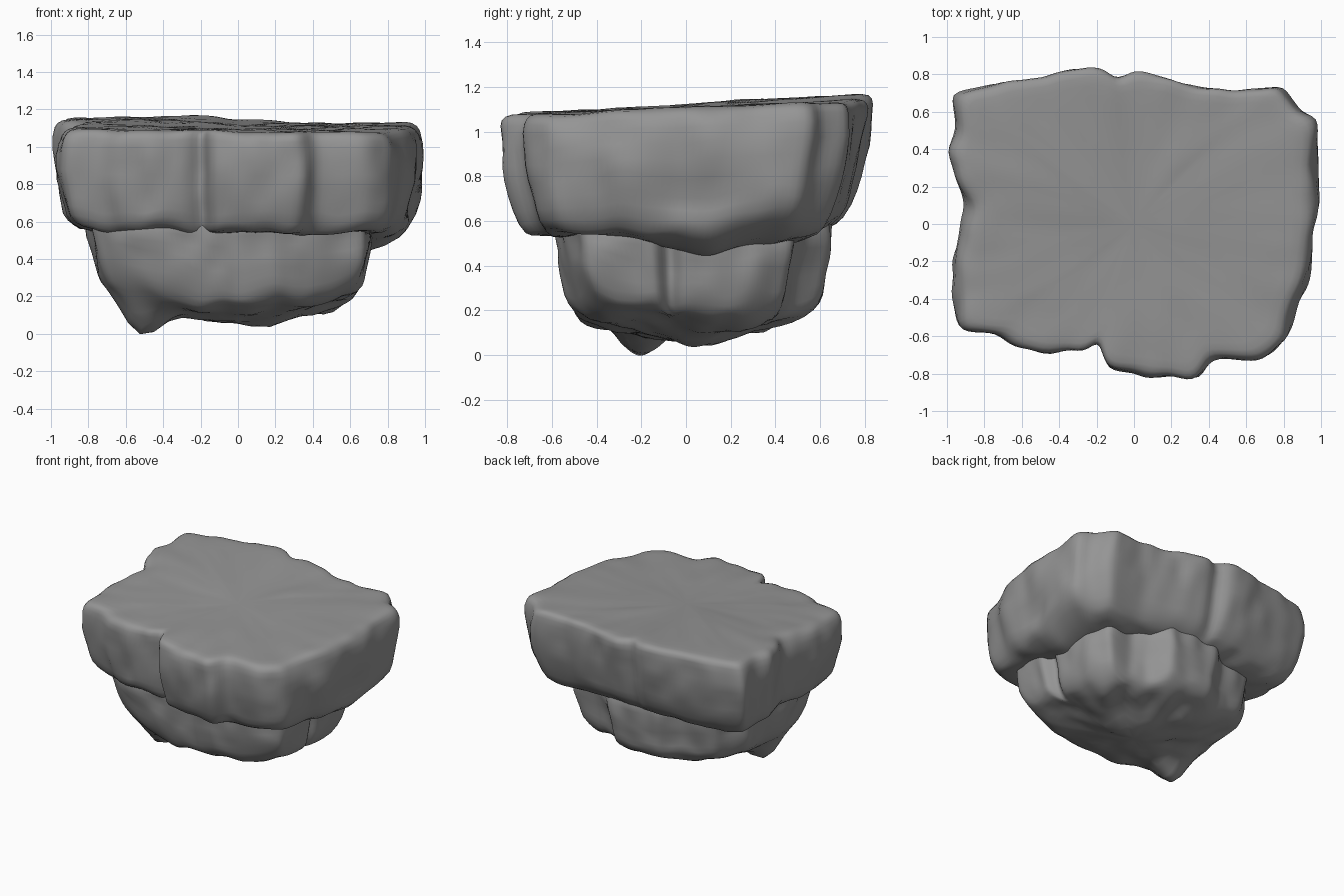
import bpy, bmesh, math
from mathutils import Vector, noise

if "Cube" in bpy.data.objects:
    bpy.data.objects.remove(bpy.data.objects["Cube"])

grey = bpy.data.materials.new("dark_stone")
grey.diffuse_color = (0.3, 0.3, 0.3, 1)
grey.use_nodes = True
grey.node_tree.nodes["Principled BSDF"].inputs["Base Color"].default_value = grey.diffuse_color


def gauss(x, y, cx, cy, r):
    return math.exp(-((x - cx) ** 2 + (y - cy) ** 2) / (r * r))


def resample(points, count, smooth):
    # Even points along the closed outline, corners gently worn
    pts = [Vector(p) for p in points]
    segs = [(a, b) for a, b in zip(pts, pts[1:] + pts[:1])]
    step = sum((b - a).length for a, b in segs) / count
    out, travel = [], 0.0
    for a, b in segs:
        length = (b - a).length
        while travel < length and len(out) < count:
            out.append(a.lerp(b, travel / length))
            travel += step
        travel -= length
    for _ in range(smooth):
        n = len(out)
        out = [(out[i - 1] + out[i] * 2 + out[(i + 1) % n]) / 4 for i in range(n)]
    return out


def stone(name, outline, profile, bottom, top, lean, rough, seed):
    # Rings of (scale, height fraction) swept between two uneven surfaces
    ring = resample(outline, 200, 2)
    bm = bmesh.new()

    def place(p, s, t):
        x, y = lean(p.x * s, p.y * s, t)
        v = Vector((x, y, bottom(x, y) * (1 - t) + top(x, y) * t))
        side = max(0.0, (s - 0.7) / 0.3)
        d = rough * noise.noise(v * 3.2 + Vector((seed, 0, 0)))
        d += rough * 0.7 * noise.noise(v * 7 + Vector((0, seed, 0)))
        flat = Vector((x, y, 0))
        if flat.length > 0:
            v += flat.normalized() * d * side
        v.z += d * (0.3 if t > 0.5 else 1.0)
        return bm.verts.new(v)

    rows = [[place(p, s, t) for p in ring] for s, t in profile]
    for a, b in zip(rows, rows[1:]):
        for i in range(len(ring)):
            j = (i + 1) % len(ring)
            bm.faces.new((a[i], a[j], b[j], b[i]))
    for row, t in ((rows[0], profile[0][1]), (rows[-1], profile[-1][1])):
        c = place(Vector((0, 0)), 0, t)
        for i in range(len(row)):
            bm.faces.new((row[i], row[(i + 1) % len(row)], c))
    bmesh.ops.recalc_face_normals(bm, faces=bm.faces)
    for f in bm.faces:
        f.smooth = True
    mesh = bpy.data.meshes.new(name)
    bm.to_mesh(mesh)
    bm.free()
    mesh.materials.append(grey)
    ob = bpy.data.objects.new(name, mesh)
    bpy.context.collection.objects.link(ob)


# Wide flat-topped upper slab
upper_outline = [
    (-0.97, 0.71), (-0.62, 0.78), (-0.35, 0.83), (-0.15, 0.83), (-0.10, 0.77),
    (0.0, 0.81), (0.2, 0.78), (0.5, 0.72), (0.80, 0.74), (0.88, 0.60),
    (0.97, 0.56), (0.99, 0.4), (0.97, 0.0), (0.94, -0.25), (0.87, -0.43),
    (0.84, -0.63), (0.70, -0.72), (0.42, -0.72), (0.34, -0.84), (0.0, -0.80),
    (-0.14, -0.77), (-0.19, -0.62), (-0.27, -0.68), (-0.45, -0.69),
    (-0.65, -0.65), (-0.72, -0.59), (-0.93, -0.56), (-0.97, -0.2),
    (-0.90, 0.1), (-0.99, 0.38), (-0.95, 0.5)]
upper_profile = [
    (0.2, 1), (0.4, 1), (0.55, 1), (0.7, 1), (0.8, 1), (0.88, 1), (0.93, 0.998),
    (0.965, 0.985), (0.985, 0.955), (0.995, 0.91), (1, 0.83), (1, 0.7),
    (0.995, 0.57), (0.985, 0.43), (0.97, 0.3), (0.955, 0.2), (0.935, 0.11),
    (0.90, 0.04), (0.86, 0.01), (0.78, 0), (0.7, 0), (0.6, 0), (0.3, 0)]


def upper_top(x, y):
    step = 0.02 / (1 + math.exp((x + 0.08) * 30)) * (0.3 + 0.7 / (1 + math.exp(-y * 9)))
    return 1.11 + 0.045 * y - 0.015 * gauss(x, y, 0.45, 0.6, 0.3) + step


def upper_bottom(x, y):
    z = 0.54 - 0.09 * gauss(x, y, 0.68, 0.1, 0.26)
    return z + 0.05 * max(0, abs(x) - 0.75) / 0.2 + 0.07 * max(0, y - 0.55) / 0.2


def upper_lean(x, y, t):
    low = 1 - t
    x *= 1 - 0.02 * t ** 5 + 0.03 * low * low
    y *= 1 - (0.06 if y > 0 else 0.03) * low
    if x > 0.7:  # shallow dent in the right face
        x -= 0.035 * gauss(y, t, 0.0, 0.28, 0.14)
    return x, y


stone("upper_slab", upper_outline, upper_profile, upper_bottom, upper_top,
      upper_lean, 0.03, 3.7)

# Narrower lower slab with a lumpy underside
lower_outline = [
    (-0.77, -0.45), (-0.5, -0.57), (-0.2, -0.60), (0.0, -0.57), (0.2, -0.60),
    (0.42, -0.56), (0.68, -0.48), (0.72, -0.15), (0.62, -0.08), (0.70, -0.02),
    (0.70, 0.3), (0.62, 0.48), (0.42, 0.47), (0.30, 0.50), (0.19, 0.64),
    (-0.2, 0.65), (-0.33, 0.54), (-0.6, 0.5), (-0.76, 0.3), (-0.73, 0.1),
    (-0.79, -0.1)]
lower_profile = [
    (0.4, 1), (0.95, 1), (1, 0.85), (1, 0.72), (0.995, 0.6), (0.985, 0.47),
    (0.97, 0.35), (0.955, 0.24), (0.935, 0.14), (0.91, 0.07), (0.87, 0.02),
    (0.82, 0), (0.74, 0), (0.66, 0), (0.57, 0), (0.47, 0), (0.36, 0),
    (0.24, 0), (0.12, 0)]


def lower_bottom(x, y):
    z = 0.075 + 0.32 * (x * x + y * y)
    z -= 0.19 * gauss(x, y, -0.51, -0.22, 0.13)
    z -= 0.05 * gauss(x, y, 0.2, 0.0, 0.15)
    z -= 0.04 * gauss(x, y, 0.5, 0.25, 0.15)
    return z


def lower_lean(x, y, t):
    low = 1 - t
    return x * (1 + 0.02 * low), y * (1 - (0.07 * low if y < 0 else 0))


stone("lower_slab", lower_outline, lower_profile, lower_bottom,
      lambda x, y: 0.66, lower_lean, 0.036, 8.1)
